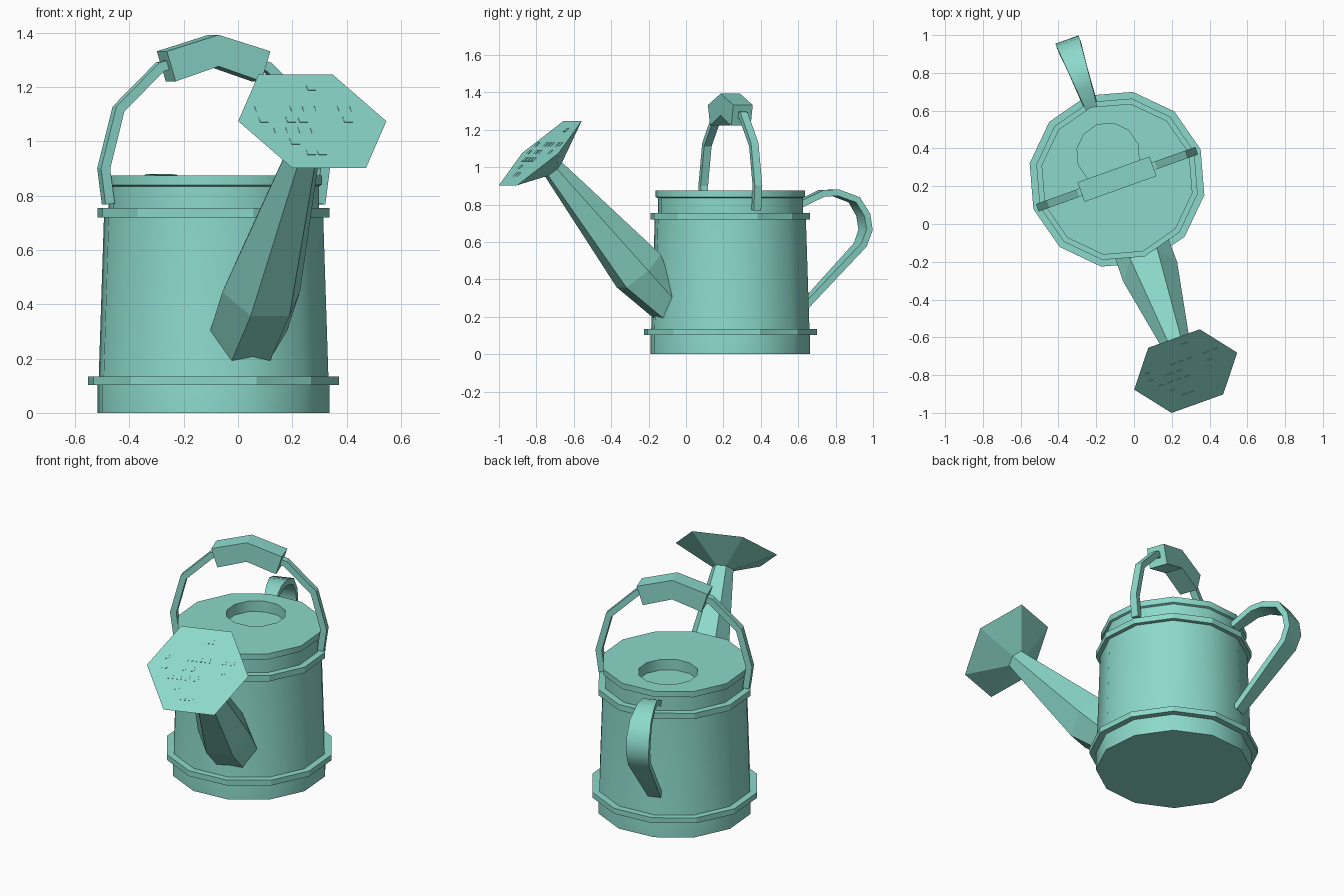
import bpy, bmesh, math
from mathutils import Matrix, Vector

if "Cube" in bpy.data.objects:
    bpy.data.objects.remove(bpy.data.objects["Cube"])

# Whole can is turned about z: local -y is the spout direction
FRAME = Matrix.Translation((-0.09, 0.237, 0)) @ Matrix.Rotation(math.radians(19.7), 4, 'Z')
teal = bpy.data.materials.new("teal_enamel")
teal.diffuse_color = (0.262, 0.694, 0.597, 1)
teal.use_nodes = True
teal.node_tree.nodes["Principled BSDF"].inputs["Base Color"].default_value = teal.diffuse_color


def finish(name, bm, smooth_deg=0):
    bmesh.ops.recalc_face_normals(bm, faces=bm.faces)
    if smooth_deg:
        for f in bm.faces:
            f.smooth = True
        for e in bm.edges:
            e.smooth = len(e.link_faces) == 2 and e.calc_face_angle(0) < math.radians(smooth_deg)
    bm.transform(FRAME)
    me = bpy.data.meshes.new(name)
    bm.to_mesh(me)
    bm.free()
    me.materials.append(teal)
    ob = bpy.data.objects.new(name, me)
    bpy.context.collection.objects.link(ob)
    return ob


def loft(name, rings, smooth_deg=0, closed=False):
    """Skin a list of point rings; cap both ends, or join last ring to first."""
    bm = bmesh.new()
    loops = [[bm.verts.new(p) for p in r] for r in rings]
    pairs = list(zip(loops, loops[1:]))
    if closed:
        pairs.append((loops[-1], loops[0]))
    else:
        bm.faces.new(loops[0])
        bm.faces.new(loops[-1])
    for a, b in pairs:
        n = len(a)
        for i in range(n):
            j = (i + 1) % n
            bm.faces.new((a[i], a[j], b[j], b[i]))
    return finish(name, bm, smooth_deg)


def ring(r, z, oy=0.0, n=12):
    return [(r * math.cos(i * math.tau / n), oy + r * math.sin(i * math.tau / n), z) for i in range(n)]


def hexagon(r, y, z, up):
    """Hexagon with corners on +-x and its other axis along up."""
    c, u = Vector((0, y, z)), Vector(up).normalized()
    return [c + Vector((1, 0, 0)) * r * math.cos(i * math.pi / 3) + u * r * math.sin(i * math.pi / 3)
            for i in range(6)]


def strap(name, path, side, widths, thick, smooth_deg=0):
    """Rectangular section swept along a planar path; side is the plane normal."""
    pts, s, rings = [Vector(p) for p in path], Vector(side), []
    for i, p in enumerate(pts):
        d1 = (p - pts[max(i - 1, 0)]).normalized()
        d2 = (pts[min(i + 1, len(pts) - 1)] - p).normalized()
        n = (d1 + d2).normalized().cross(s) * thick / 2
        w = s * widths[i] / 2
        rings.append([p - w - n, p + w - n, p + w + n, p - w + n])
    return loft(name, rings, smooth_deg)


# Body with neck, rim and a round filling recess towards the back
loft("body", [ring(0.434, 0), ring(0.434, 0.10), ring(0.430, 0.135), ring(0.410, 0.74),
              ring(0.394, 0.745), ring(0.394, 0.835), ring(0.406, 0.84), ring(0.406, 0.875),
              ring(0.167, 0.875, 0.14), ring(0.167, 0.81, 0.14)], 35)

# Raised bands
for name, r_in, r_out, z0, z1 in (("lower_band", 0.42, 0.47, 0.102, 0.135),
                                  ("upper_band", 0.39, 0.434, 0.72, 0.755)):
    loft(name, [ring(r_in, z0), ring(r_out, z0), ring(r_out, z1), ring(r_in, z1)], closed=True)

# Carrying bail: two mirrored straps and a bent square grip
half = [(0.412, 0.77), (0.43, 0.90), (0.372, 1.12), (0.21, 1.275), (0.15, 1.29)]
for sx, name in ((-1, "bail_left"), (1, "bail_right")):
    strap(name, [(sx * x, 0, z) for x, z in half], (0, 1, 0), [0.042] * 5, 0.036)
strap("bail_grip", [(-0.185, 0, 1.277), (0, 0, 1.335), (0.185, 0, 1.277)], (0, 1, 0), [0.11] * 3, 0.116)

# Back handle, widest at its far bend
back = [(0.39, 0.80), (0.518, 0.86), (0.598, 0.863), (0.704, 0.825), (0.755, 0.745),
        (0.768, 0.665), (0.738, 0.585), (0.415, 0.255)]
strap("back_handle", [(0, y, z) for y, z in back], (1, 0, 0),
      [0.06, 0.085, 0.10, 0.12, 0.13, 0.13, 0.12, 0.075], 0.035, 50)

# Spout: six-sided, bending upwards and tapering
loft("spout", [hexagon(0.15, -0.38, 0.30, (0, 0, 1)), hexagon(0.152, -0.52, 0.445, (0, 0.75, 0.67)),
               hexagon(0.06, -1.01, 0.995, (0, 0.73, 0.685))])

# Rose: wide hexagonal cone with a flat face
UP = (0, 0.73, 0.685)
loft("rose", [hexagon(0.058, -1.003, 0.99, UP), hexagon(0.29, -1.079, 1.075, UP)])

# Sprinkler holes as thin plates lying on the rose face
holes = {0.18: [0.275], 0.066: [0.085, 0.215, 0.26, 0.305, 0.39, 0.435],
         0.007: [0.10, 0.20, 0.245, 0.41], -0.05: [0.155, 0.20, 0.245, 0.29],
         -0.11: [0.215], -0.168: [0.275, 0.315]}
bm = bmesh.new()
up = Vector(UP).normalized()
right = Vector((1, 0, 0))
nrm = right.cross(up)
rot = Matrix((right, up, nrm)).transposed().to_4x4()
for v, xs in holes.items():
    for x in xs:
        u = (x - 0.28 + 0.246 * v) / 0.9415
        pos = Vector((0, -1.079, 1.075)) + right * u + up * v
        bmesh.ops.create_cube(bm, size=1, matrix=Matrix.Translation(pos) @ rot
                              @ Matrix.Diagonal((0.032, 0.03, 0.004, 1)))
finish("rose_holes", bm)
